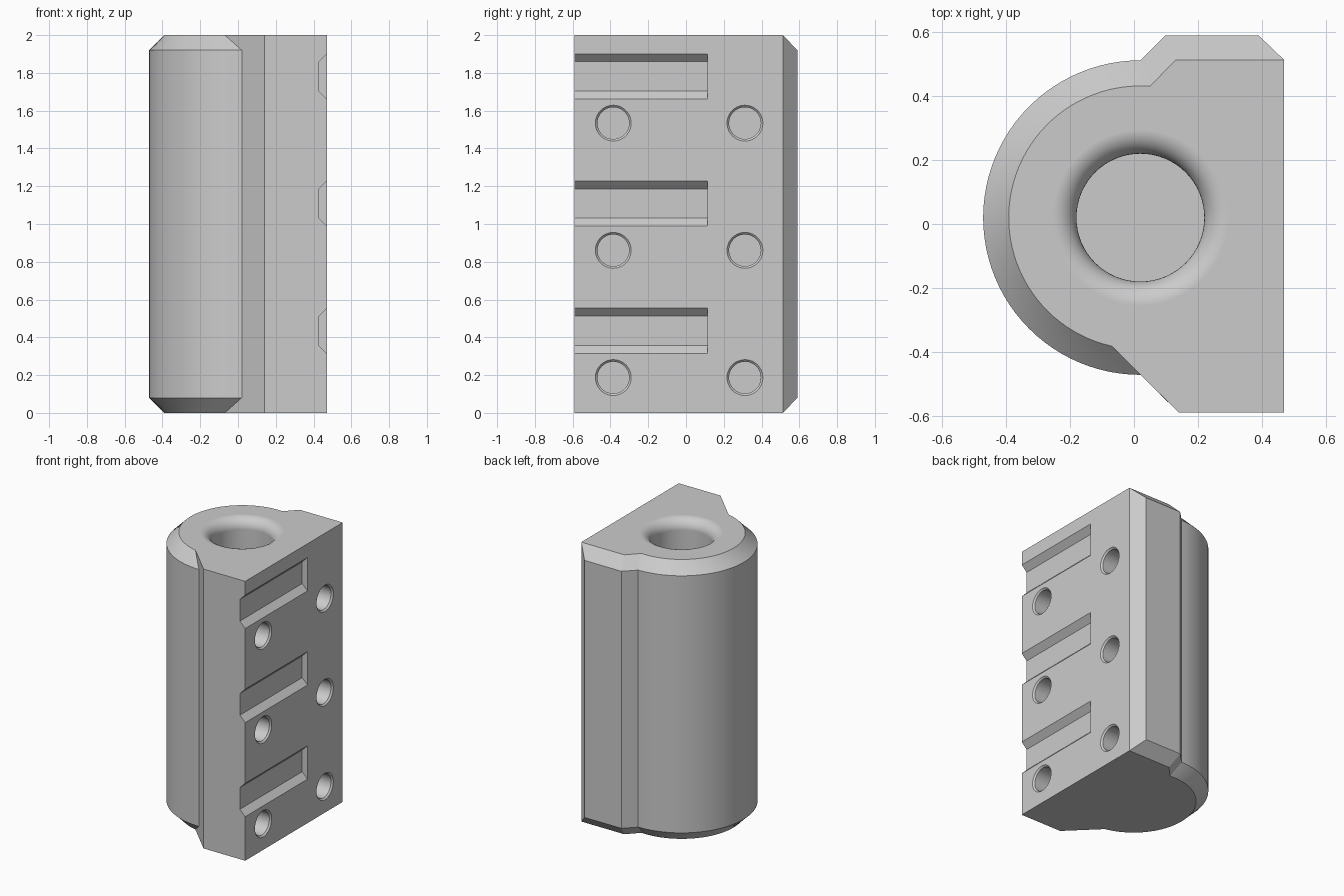
import bpy, bmesh, math
from mathutils import Matrix, Vector

if "Cube" in bpy.data.objects:
    bpy.data.objects.remove(bpy.data.objects["Cube"])

CX, CY = 0.02, 0.02      # axis of the round side and the bore
ARC = 48

grey = bpy.data.materials.new("plain grey")
grey.diffuse_color = (0.6, 0.6, 0.6, 1)
grey.use_nodes = True
grey.node_tree.nodes["Principled BSDF"].inputs["Base Color"].default_value = grey.diffuse_color


def finish(name, bm):
    bmesh.ops.remove_doubles(bm, verts=bm.verts, dist=1e-5)
    bmesh.ops.recalc_face_normals(bm, faces=bm.faces)
    me = bpy.data.meshes.new(name)
    bm.to_mesh(me)
    bm.free()
    me.materials.append(grey)
    ob = bpy.data.objects.new(name, me)
    bpy.context.collection.objects.link(ob)
    return ob


def loft(name, rings):
    """Skin a stack of closed rings with equal point counts and cap the ends."""
    bm = bmesh.new()
    vs = [[bm.verts.new(p) for p in r] for r in rings]
    n = len(rings[0])
    for a, b in zip(vs, vs[1:]):
        for i in range(n):
            j = (i + 1) % n
            bm.faces.new((a[i], a[j], b[j], b[i]))
    bm.faces.new(vs[0][::-1])
    bm.faces.new(vs[-1])
    return finish(name, bm)


def lathe(name, profile, matrix, sides):
    """Solid of revolution from (radius, height) pairs."""
    return loft(name, [[matrix @ Vector((r * math.cos(2 * math.pi * i / sides),
                                         r * math.sin(2 * math.pi * i / sides), h))
                        for i in range(sides)] for r, h in profile])


def arc(r, a0, a1):
    return [(CX + r * math.cos(math.radians(a0 + (a1 - a0) * i / ARC)),
             CY + r * math.sin(math.radians(a0 + (a1 - a0) * i / ARC)))
            for i in range(ARC + 1)]


# Block: full outline, and the end outline left by the chamfered back and round side
full = [(0.47, -0.59), (0.47, 0.513), (0.39, 0.59), (0.098, 0.59)] \
    + arc(0.492, 90, 270) + [(0.14, -0.59)]
end = [(0.47, -0.59), (0.47, 0.513), (0.47, 0.513), (0.13, 0.513)] \
    + arc(0.412, 85.8, 257.4) + [(0.14, -0.59)]
block = loft("block", [[(x, y, z) for x, y in ring] for ring, z in
                       ((end, 0), (full, 0.08), (full, 1.92), (end, 2))])

cutters = []

# Blind bore with a rounded mouth
F = 0.075
bore = [(0.2, 0.3)] + [(0.2 + F - F * math.cos(t), 2 - F + F * math.sin(t))
                       for t in (math.pi / 2 * i / 10 for i in range(11))] + [(0.2 + F, 2.1)]
cutters.append(lathe("bore_cutter", bore, Matrix.Translation((CX, CY, 0)), 64))

for k in range(3):
    dz = 0.6735 * k
    # Slot with sloping sides, open at the front
    slot = [(0.428, 0.357 + dz), (0.428, 0.512 + dz), (0.512, 0.596 + dz), (0.512, 0.273 + dz)]
    cutters.append(loft("slot_cutter", [[(x, y, z) for x, z in slot] for y in (-0.7, 0.115)]))
    # Pair of screw holes with a small chamfer
    for y in (-0.385, 0.312):
        m = Matrix.Translation((0.47, y, 0.187 + dz)) @ Matrix.Rotation(math.pi / 2, 4, 'Y')
        cutters.append(lathe("hole_cutter", [(0.084, -0.2), (0.084, -0.011), (0.095, 0), (0.095, 0.05)], m, 40))

bpy.context.view_layer.objects.active = block
block.select_set(True)
for c in cutters:
    mod = block.modifiers.new("cut", 'BOOLEAN')
    mod.operation, mod.solver, mod.object = 'DIFFERENCE', 'EXACT', c
    bpy.ops.object.modifier_apply(modifier=mod.name)
    bpy.data.objects.remove(c)

# Smooth round surfaces, flat faces kept flat
bpy.ops.object.shade_smooth_by_angle(angle=math.radians(22))
wn = block.modifiers.new("flat_faces", 'WEIGHTED_NORMAL')
wn.keep_sharp = True
